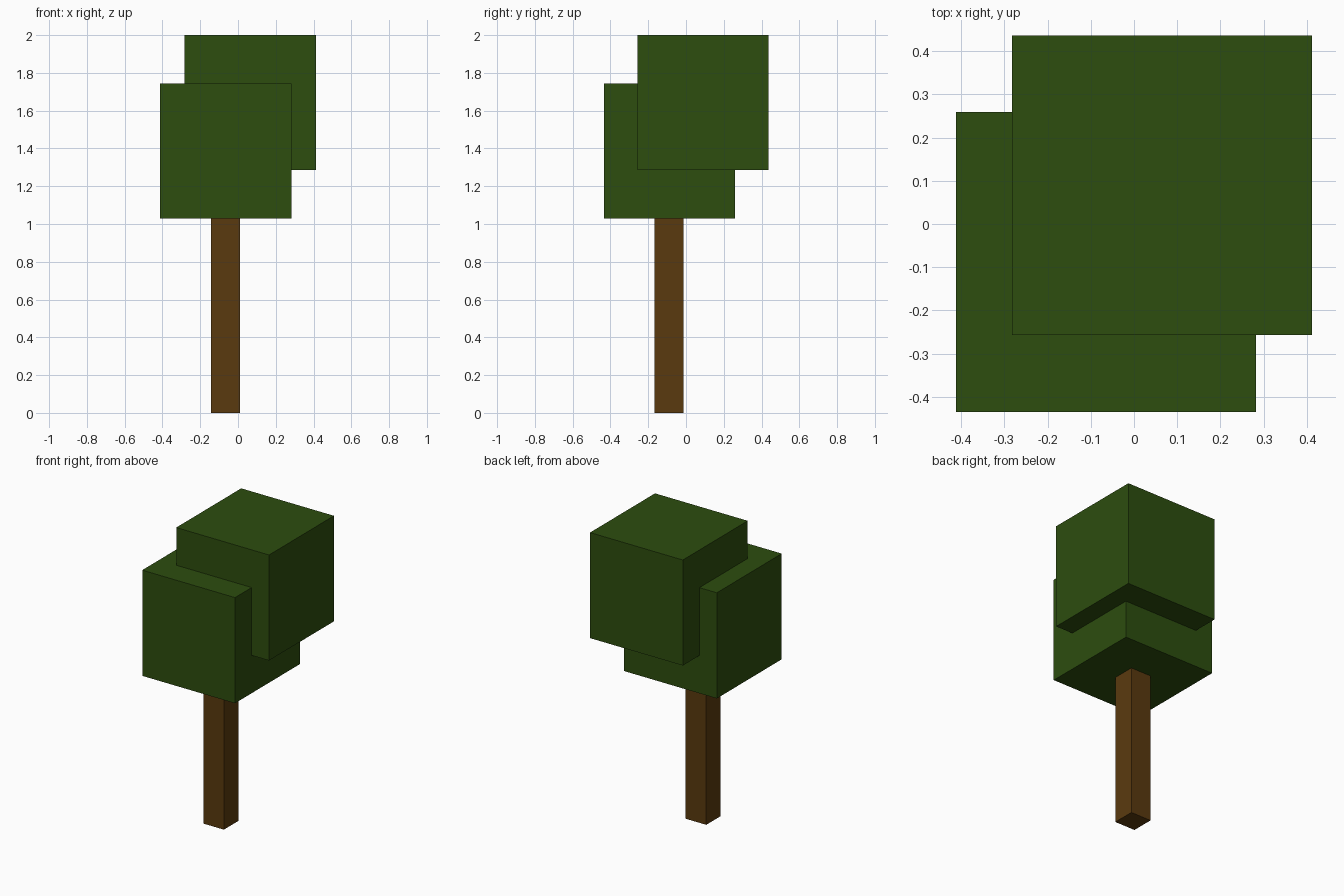
import bpy
from mathutils import Vector

cube = bpy.data.objects.get("Cube")
if cube:
    bpy.data.objects.remove(cube, do_unlink=True)


def make_material(name, rgb):
    mat = bpy.data.materials.new(name)
    mat.use_nodes = True
    color = (*rgb, 1.0)
    mat.diffuse_color = color
    mat.node_tree.nodes["Principled BSDF"].inputs["Base Color"].default_value = color
    return mat


def make_box(name, low, high, mat):
    low, high = Vector(low), Vector(high)
    bpy.ops.mesh.primitive_cube_add(size=1, location=(low + high) / 2)
    obj = bpy.context.object
    obj.name = name
    obj.scale = high - low
    bpy.ops.object.transform_apply(location=False, rotation=False, scale=True)
    obj.data.materials.append(mat)
    return obj


leaf_green = make_material("leaf green", (0.026, 0.075, 0.0045))
bark_brown = make_material("bark brown", (0.102, 0.042, 0.0045))

# Square trunk, ending at the underside of the foliage
make_box("trunk", (-0.143, -0.166, 0), (0.011, -0.012, 1.03), bark_brown)

# Two overlapping foliage blocks, offset diagonally
make_box("lower_foliage", (-0.412, -0.435, 1.03), (0.282, 0.259, 1.745), leaf_green)
make_box("upper_foliage", (-0.282, -0.257, 1.286), (0.412, 0.437, 2), leaf_green)
